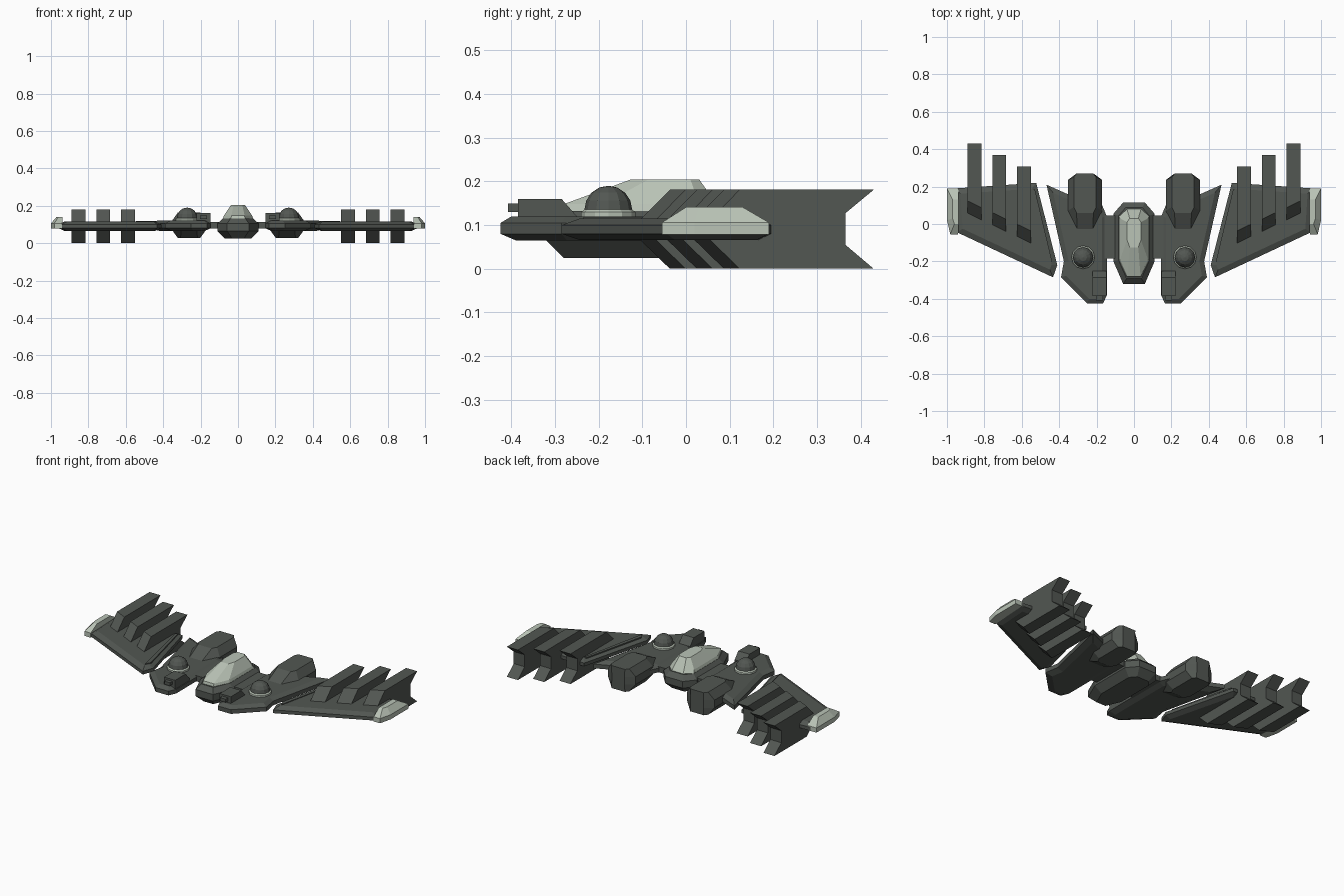
import bpy, bmesh, math
from mathutils import Vector

if "Cube" in bpy.data.objects:
    bpy.data.objects.remove(bpy.data.objects["Cube"])


def material(name, rgb):
    m = bpy.data.materials.new(name)
    m.diffuse_color = (*rgb, 1)
    m.use_nodes = True
    m.node_tree.nodes["Principled BSDF"].inputs["Base Color"].default_value = m.diffuse_color
    return m


DARK = material("dark_grey_green", (0.085, 0.095, 0.085))
LIGHT = material("pale_grey_green", (0.49, 0.55, 0.47))


def loft(name, rings, mat=DARK, mirror=True):
    """Skin a stack of equal-length point rings and cap both ends."""
    bm = bmesh.new()
    vs = [[bm.verts.new(p) for p in r] for r in rings]
    n = len(rings[0])
    for a, b in zip(vs, vs[1:]):
        for i in range(n):
            j = (i + 1) % n
            bm.faces.new((a[i], a[j], b[j], b[i]))
    bm.faces.new(vs[0][::-1])
    bm.faces.new(vs[-1])
    bmesh.ops.recalc_face_normals(bm, faces=bm.faces)
    me = bpy.data.meshes.new(name)
    bm.to_mesh(me)
    bm.free()
    me.materials.append(mat)
    ob = bpy.data.objects.new(name, me)
    bpy.context.collection.objects.link(ob)
    if mirror:
        ob.modifiers.new("mirror", 'MIRROR').use_mirror_merge = False
    return ob


def inset(pts, d):
    """Move every edge of a counter-clockwise outline inward by d."""
    out = []
    for i, p in enumerate(pts):
        p = Vector(p)
        e1 = (p - Vector(pts[i - 1])).normalized()
        e2 = (Vector(pts[(i + 1) % len(pts)]) - p).normalized()
        n1, n2 = Vector((-e1.y, e1.x)), Vector((-e2.y, e2.x))
        out.append(p + (n1 + n2) * d / (1 + n1.dot(n2)))
    return out


def slab(name, outline, layers, mat=DARK, mirror=True):
    """Outline seen from above, stacked as (z, inset) layers."""
    rings = [[(p[0], p[1], z) for p in inset(outline, d)] for z, d in layers]
    return loft(name, rings, mat, mirror)


def box_outline(x0, x1, y0, y1):
    return [(x0, y0), (x1, y0), (x1, y1), (x0, y1)]


def octagon(x, y0, y1, w, cx, front, back):
    """Long outline with corners cut by cx across and front/back along."""
    return [(x - w + cx, y0), (x + w - cx, y0), (x + w, y0 + front), (x + w, y1 - back),
            (x + w - cx, y1), (x - w + cx, y1), (x - w, y1 - back), (x - w, y0 + front)]


def at_z(pts, z):
    return [(x, y, z) for x, y in pts]


# Central body and canopy
slab("fuselage", octagon(0, -0.32, 0.115, 0.11, 0.052, 0.12, 0.06),
     [(0.025, 0.04), (0.065, 0), (0.105, 0), (0.132, 0.028)], mirror=False)
loft("canopy", [
    at_z(octagon(0, -0.285, 0.085, 0.083, 0.045, 0.09, 0.04), 0.125),
    at_z(octagon(0, -0.28, 0.07, 0.075, 0.04, 0.09, 0.04), 0.148),
    at_z(octagon(0, -0.125, 0.03, 0.037, 0.014, 0.04, 0.02), 0.205)], LIGHT, False)

# Thin struts joining body and wings
slab("wing_strut", box_outline(0.09, 0.18, -0.185, 0.045), [(0.078, 0), (0.112, 0)])

# Inner wing
slab("inner_wing", [(0.145, -0.38), (0.165, -0.425), (0.25, -0.425), (0.39, -0.285),
                    (0.375, -0.2), (0.468, 0.21), (0.355, 0.16), (0.17, 0.1), (0.145, 0.04)],
     [(0.065, 0.035), (0.08, 0), (0.105, 0), (0.12, 0.025)])

# Outer wing
slab("outer_wing", [(0.41, -0.22), (0.433, -0.285), (0.945, -0.045), (0.96, 0.19), (0.523, 0.22)],
     [(0.066, 0.03), (0.08, 0), (0.1, 0), (0.115, 0.03)])
# Thin panel on the inner end of the outer wing
slab("wing_root_panel", [(0.438, -0.2), (0.455, -0.235), (0.545, 0.185), (0.53, 0.185)],
     [(0.112, 0), (0.119, 0)])

# Pale wing tip
tip = [(0.94, -0.055), (0.982, -0.055), (1.0, 0.02), (1.0, 0.19), (0.94, 0.19)]
crown = [(0.937, 0.0), (0.96, 0.0), (0.97, 0.03), (0.97, 0.13), (0.937, 0.13)]
loft("wing_tip", [at_z(tip, 0.078), at_z(tip, 0.106), at_z(crown, 0.141)], LIGHT)

# Three swallow-tailed fins on each wing, each set further back
for i, x in enumerate((0.552, 0.684, 0.816)):
    def fin_side(x, front, rear):
        prof = [(rear, 0.181), (rear - 0.065, 0.127), (rear - 0.065, 0.055), (rear, 0.0),
                (front, 0.0), (front - 0.072, 0.07), (front - 0.072, 0.108), (front, 0.181)]
        return [(x, y, z) for y, z in prof]
    f, r = -0.037 + 0.062 * i, 0.308 + 0.061 * i
    loft(f"wing_fin_{i + 1}", [fin_side(x, f, r), fin_side(x + 0.073, f + 0.036, r)])

# Engine pods at the rear of the inner wings
pod = octagon(0.262, -0.03, 0.27, 0.092, 0.05, 0.1, 0.035)
pod_flat = octagon(0.262, 0.06, 0.27, 0.06, 0.015, 0.03, 0.02)
loft("engine_pod", [at_z(pod_flat, 0.028), at_z(pod, 0.072), at_z(pod, 0.118), at_z(pod_flat, 0.163)])


# Domed turrets with pale collars
def circle(r, z, n=12):
    return [(0.272 + r * math.cos(2 * math.pi * k / n),
             -0.178 + r * math.sin(2 * math.pi * k / n), z) for k in range(n)]


loft("turret_collar", [circle(0.062, 0.11), circle(0.062, 0.13), circle(0.054, 0.136)], LIGHT)
loft("turret_dome", [circle(0.054, 0.12)] +
     [circle(0.054 * math.cos(math.radians(a)) + 0.0005, 0.136 + 0.054 * math.sin(math.radians(a)))
      for a in (0, 22, 45, 68, 90)])


# Nose gun housings and barrels
def gun_side(x):
    return [(x, y, z) for y, z in ((-0.385, 0.105), (-0.385, 0.16), (-0.285, 0.16), (-0.25, 0.12), (-0.25, 0.105))]


loft("gun_housing", [gun_side(0.148), gun_side(0.222)])
slab("gun_barrel", box_outline(0.166, 0.204, -0.408, -0.36), [(0.13, 0), (0.149, 0)])
